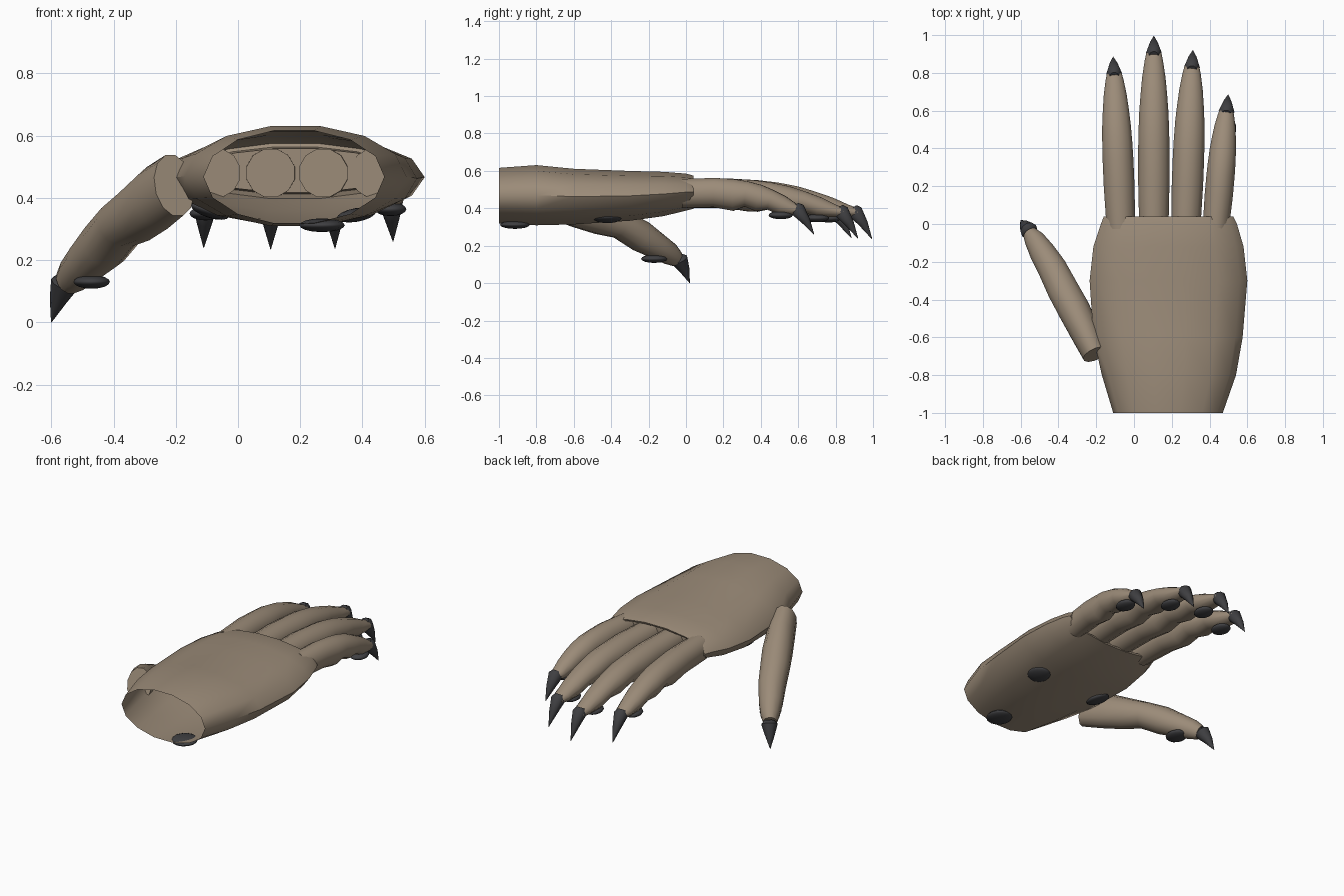
import bpy, bmesh, math
from mathutils import Vector

cube = bpy.data.objects.get("Cube")
if cube:
    bpy.data.objects.remove(cube, do_unlink=True)


def make_material(name, rgb):
    mat = bpy.data.materials.new(name)
    mat.use_nodes = True
    mat.diffuse_color = (*rgb, 1)
    mat.node_tree.nodes["Principled BSDF"].inputs["Base Color"].default_value = (*rgb, 1)
    return mat


skin = make_material("taupe skin", (0.33, 0.26, 0.19))
dark = make_material("charcoal claw", (0.05, 0.05, 0.054))


def finish(bm, name, mat, angle=50):
    bmesh.ops.recalc_face_normals(bm, faces=bm.faces)
    mesh = bpy.data.meshes.new(name)
    bm.to_mesh(mesh)
    bm.free()
    mesh.materials.append(mat)
    obj = bpy.data.objects.new(name, mesh)
    bpy.context.collection.objects.link(obj)
    bpy.ops.object.select_all(action='DESELECT')
    obj.select_set(True)
    bpy.context.view_layer.objects.active = obj
    bpy.ops.object.shade_smooth_by_angle(angle=math.radians(angle))
    return obj


def tube(name, rings, sides, mat, cap_start=True, straight=False):
    """Loft ellipses through rings of (centre, half width, half height)."""
    bm = bmesh.new()
    loops = []
    for i, (c, w, h) in enumerate(rings):
        if straight:
            along = Vector((0, 1, 0))
        else:
            along = rings[min(i + 1, len(rings) - 1)][0] - rings[max(i - 1, 0)][0]
        side = along.cross(Vector((0, 0, 1))).normalized()
        up = side.cross(along).normalized()
        loop = []
        for k in range(sides):
            a = math.pi / 2 + (k + 0.5) * math.tau / sides
            loop.append(bm.verts.new(c + side * w * math.cos(a) + up * h * math.sin(a)))
        loops.append(loop)
    for lo, hi in zip(loops, loops[1:]):
        for k in range(sides):
            n = (k + 1) % sides
            bm.faces.new((lo[k], lo[n], hi[n], hi[k]))
    if cap_start:
        bm.faces.new(loops[0])
    bm.faces.new(loops[-1])
    return finish(bm, name, mat)


def claw(name, base, tip, radius):
    base, tip = Vector(base), Vector(tip)
    d = tip - base
    bow = Vector((0, 0, 0.008))
    tube(name, [(base - d * 0.15, radius * 0.6, radius * 0.6),
                (base, radius, radius),
                (base + d * 0.5 + bow, radius * 0.6, radius * 0.6),
                (tip, 0.001, 0.001)], 10, dark)


def pad(name, centre, size, tilt=0.0):
    bm = bmesh.new()
    bmesh.ops.create_uvsphere(bm, u_segments=14, v_segments=8, radius=1)
    obj = finish(bm, name, dark)
    obj.location, obj.scale = centre, size
    obj.rotation_euler.y = tilt


# Palm: hollow at the wrist, with a recessed wall behind the fingers
# each row: y, x min, x max, z min, z max
palm = [(-1, -0.11, 0.47, 0.315, 0.62), (-0.8, -0.17, 0.54, 0.305, 0.635),
        (-0.6, -0.215, 0.575, 0.31, 0.615), (-0.3, -0.235, 0.6, 0.33, 0.603),
        (-0.12, -0.215, 0.58, 0.355, 0.598), (0, -0.175, 0.545, 0.385, 0.588),
        (0.04, -0.16, 0.525, 0.395, 0.577), (0.035, -0.14, 0.505, 0.41, 0.565),
        (-0.01, -0.13, 0.5, 0.415, 0.56)]
tube("palm", [(Vector(((a + b) / 2, y, (lo + hi) / 2)), (b - a) / 2, (hi - lo) / 2)
              for y, a, b, lo, hi in palm], 14, skin, cap_start=False, straight=True)

# Fingers: one shared profile of fraction, half width, underside, top
profile = [(-0.03, 0.08, 0.4, 0.56), (0.25, 0.086, 0.4, 0.562), (0.42, 0.086, 0.378, 0.553),
           (0.53, 0.084, 0.4, 0.54), (0.64, 0.08, 0.372, 0.52), (0.74, 0.073, 0.38, 0.492),
           (0.84, 0.064, 0.35, 0.46), (0.94, 0.05, 0.35, 0.42), (1, 0.038, 0.355, 0.4)]
# name, base x, tip x, length, width factor, claw tip height
fingers = [("index_finger", -0.07, -0.105, 0.81, 0.98, 0.24),
           ("middle_finger", 0.105, 0.105, 0.92, 1.0, 0.235),
           ("ring_finger", 0.275, 0.307, 0.845, 1.0, 0.238),
           ("little_finger", 0.435, 0.49, 0.61, 0.9, 0.26)]
for name, x0, x1, length, width, tip_z in fingers:
    lift = tip_z - 0.235
    rings = []
    for t, w, lo, hi in profile:
        centre = Vector((x0 + (x1 - x0) * t, length * t, (lo + hi) / 2 + lift * t * 0.5))
        rings.append((centre, w * width, (hi - lo) / 2))
    tube(name, rings, 12, skin)
    claw(name + "_claw", (x1, length - 0.015, 0.382 + lift / 2),
         (x1 + (x1 - x0) * 0.15, length + 0.075, tip_z), 0.042)
    pad(name + "_pad", (x1, length * 0.83, 0.346 + lift * 0.7), (0.052, 0.065, 0.022))

# Thumb: hangs down and outwards from the side of the palm
thumb = [((-0.205, -0.69, 0.44), 0.07, 0.105), ((-0.26, -0.57, 0.4), 0.082, 0.108),
         ((-0.32, -0.45, 0.35), 0.088, 0.095), ((-0.375, -0.35, 0.315), 0.086, 0.08),
         ((-0.43, -0.24, 0.25), 0.08, 0.085), ((-0.485, -0.15, 0.195), 0.07, 0.07),
         ((-0.525, -0.085, 0.155), 0.056, 0.06), ((-0.55, -0.05, 0.13), 0.04, 0.045)]
tube("thumb", [(Vector(c), w, h) for c, w, h in thumb], 12, skin)
claw("thumb_claw", (-0.556, -0.035, 0.125), (-0.6, 0.02, 0), 0.047)
pad("thumb_pad", (-0.47, -0.17, 0.13), (0.06, 0.07, 0.022))

# Palm pads
pad("wrist_pad", (0.27, -0.915, 0.312), (0.075, 0.08, 0.022))
pad("outer_palm_pad", (0.38, -0.42, 0.345), (0.065, 0.075, 0.022), -0.17)
pad("inner_palm_pad", (-0.09, -0.44, 0.358), (0.065, 0.075, 0.022), 0.31)
